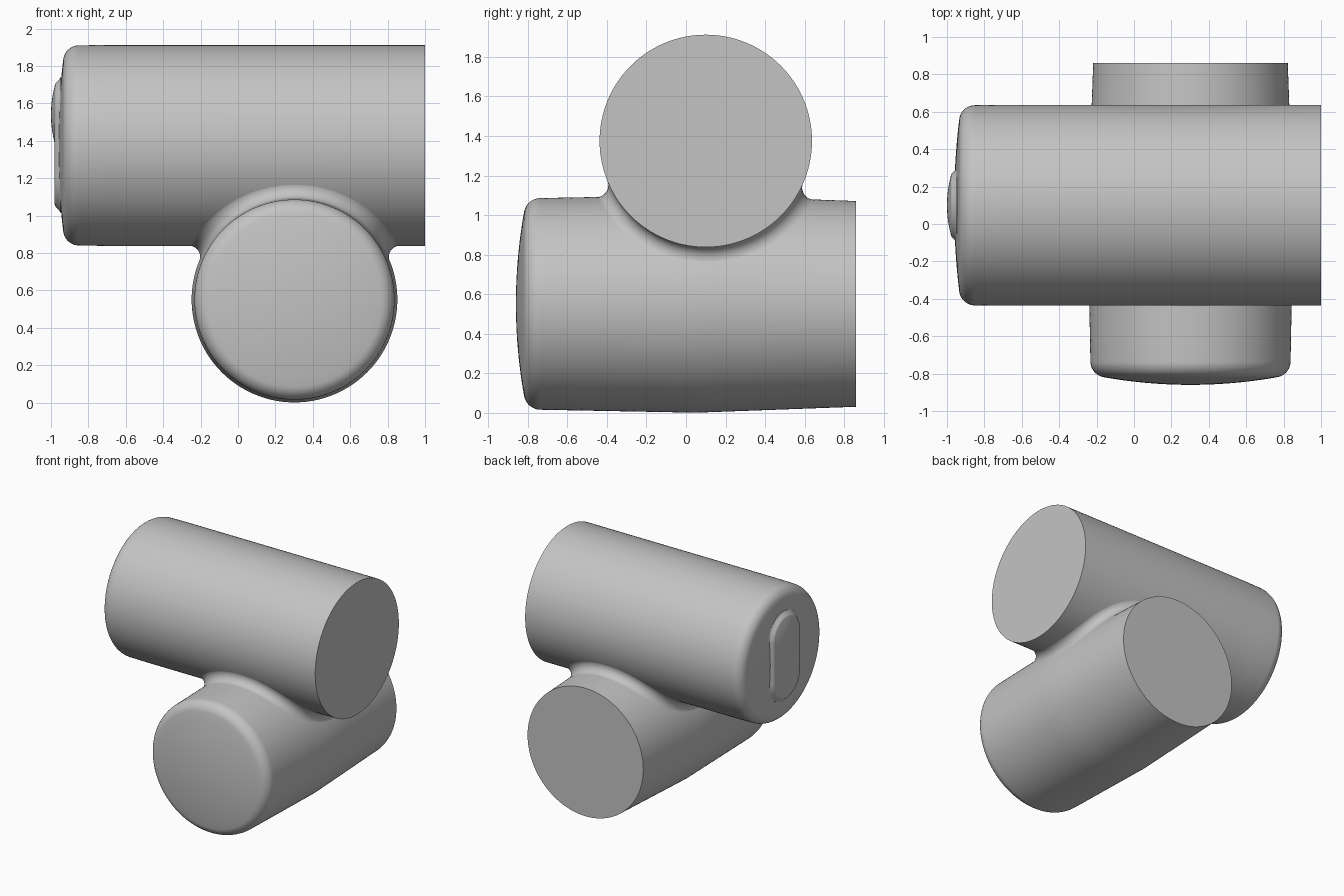
import bpy, bmesh
from math import sin, cos, pi, sqrt, radians
from mathutils import Vector

if "Cube" in bpy.data.objects:
    bpy.data.objects.remove(bpy.data.objects["Cube"])

grey = bpy.data.materials.new("plain grey")
grey.use_nodes = True
grey.diffuse_color = (0.55, 0.55, 0.55, 1)
grey.node_tree.nodes["Principled BSDF"].inputs["Base Color"].default_value = grey.diffuse_color

X, Y = Vector((1, 0, 0)), Vector((0, 1, 0))
UP_Y, UP_Z, UP_R = 0.10, 1.375, 0.537    # upper barrel axis and radius
LOW_X, LOW_Z = 0.302, 0.551              # lower barrel axis
BLEND = 0.06                             # radius of the blend between barrels


def finish(name, bm):
    bmesh.ops.recalc_face_normals(bm, faces=bm.faces)
    mesh = bpy.data.meshes.new(name)
    bm.to_mesh(mesh)
    bm.free()
    mesh.materials.append(grey)
    ob = bpy.data.objects.new(name, mesh)
    bpy.context.collection.objects.link(ob)
    smooth(ob)
    return ob


def smooth(ob):
    bpy.ops.object.select_all(action='DESELECT')
    ob.select_set(True)
    bpy.context.view_layer.objects.active = ob
    bpy.ops.object.shade_smooth_by_angle(angle=radians(30))


def lathe(name, profile, axis, origin, steps=160):
    """Spin (radius, distance along axis) points around an axis."""
    bm = bmesh.new()
    vs = [bm.verts.new(origin + axis * d + Vector((0, 0, r))) for r, d in profile]
    es = [bm.edges.new(pair) for pair in zip(vs, vs[1:])]
    bmesh.ops.spin(bm, geom=vs + es, cent=origin, axis=axis, angle=2 * pi, steps=steps)
    bmesh.ops.remove_doubles(bm, verts=bm.verts, dist=1e-5)
    return finish(name, bm)


def skin(name, rings, loop):
    """Join rings of points with quads; loop joins last to first, else cap both."""
    bm = bmesh.new()
    rows = [[bm.verts.new(p) for p in ring] for ring in rings]
    for a, b in zip(rows, rows[1:] + rows[:1] if loop else rows[1:]):
        for i in range(len(a)):
            j = (i + 1) % len(a)
            bm.faces.new((a[i], a[j], b[j], b[i]))
    if not loop:
        bm.faces.new(rows[0])
        bm.faces.new(rows[-1])
    return finish(name, bm)


def domed_end(tip, shoulder, rise, r=0.45, f=0.085):
    """Shallow dome running into a rounded shoulder."""
    start = radians(10)
    rim = r + f * sin(start)
    dome = [(rim * i / 12, tip + rise * (i / 12) ** 2) for i in range(12)]
    turn = [start + (pi / 2 - start) * i / 12 for i in range(13)]
    return dome + [(r + f * sin(t), shoulder - f * cos(t)) for t in turn]


def low_radius(y):
    return 0.55 - (0.019 * (0.05 - y) if y < 0.05 else 0.037 * (y - 0.05))


# Upper barrel, along x
lathe("upper_barrel",
      domed_end(-0.962, -0.85, 0.028) + [(UP_R, -0.7), (UP_R, 1.0), (0, 1.0)],
      X, Vector((0, UP_Y, UP_Z)))

# Lower barrel, along y, swelling slightly in the middle
body = [(low_radius(y), y) for y in (-0.6, -0.4, -0.2, -0.05, 0.05, 0.15, 0.4, 0.86)]
lathe("lower_barrel", domed_end(-0.86, -0.735, 0.041) + body + [(0, 0.86)],
      Y, Vector((LOW_X, 0, LOW_Z)))


# Blend: a ball rolled along the joint of the two barrels
def ball_centre(a):
    y = UP_Y + (UP_R + BLEND) * sin(a)
    z = UP_Z - (UP_R + BLEND) * cos(a)
    return y, z, (low_radius(y) + BLEND) ** 2 - (z - LOW_Z) ** 2


def end_angle(side):
    lo, hi = 0, pi / 2
    for _ in range(40):
        mid = (lo + hi) / 2
        lo, hi = (mid, hi) if ball_centre(side * mid)[2] > 0 else (lo, mid)
    return side * lo


first, last = end_angle(-1), end_angle(1)
rings = []
for i in range(160):
    t = 2 * pi * i / 160
    y, z, square = ball_centre((first + last) / 2 + (last - first) / 2 * cos(t))
    x = LOW_X + sqrt(max(square, 0)) * (1 if sin(t) >= 0 else -1)
    c = Vector((x, y, z))
    to_up = (Vector((x, UP_Y, UP_Z)) - c).normalized()
    to_low = (Vector((LOW_X, y, LOW_Z)) - c).normalized()
    arc = [c + to_up.slerp(to_low, k / 12) * (BLEND + 0.001) for k in range(13)]
    corner = c + (to_up + to_low) / (1 + to_up.dot(to_low)) * BLEND * 1.25
    rings.append(arc + [c + to_low * BLEND * 1.3, corner, c + to_up * BLEND * 1.3])
skin("barrel_blend", rings, True)

# Raised pill-shaped pad on the domed end
HIGH, LOW = 1.54, 1.215


def pill(r, x):
    return [(x, UP_Y + r * cos(t), z + r * sin(t))
            for z, begin in ((HIGH, 0), (LOW, pi))
            for t in [begin + pi * i / 32 for i in range(33)]]


pad = skin("button_pad", [pill(r, x) for r, x in (
    (0.205, -0.93), (0.2, -0.948), (0.187, -0.956), (0.178, -0.966),
    (0.17, -0.974), (0.16, -0.979), (0.155, -0.98))], False)

# Shallow dish in the lower half of the pad
cutter = lathe("dish_cutter",
               [(0, -0.97), (0.05, -0.971), (0.1, -0.975), (0.14, -0.981),
                (0.14, -1.0), (0, -1.0)], X, Vector((0, UP_Y, LOW)), 64)
cutter.hide_render = True
cut = pad.modifiers.new("dish", 'BOOLEAN')
cut.operation, cut.object, cut.solver = 'DIFFERENCE', cutter, 'EXACT'
bpy.context.view_layer.objects.active = pad
bpy.ops.object.modifier_apply(modifier="dish")
bpy.data.objects.remove(cutter)
smooth(pad)

# Domed button in the upper half of the pad
lathe("round_button",
      [(0.16 * i / 10, -1.0 + 0.022 * (i / 10) ** 2) for i in range(11)]
      + [(0.16, -0.965), (0, -0.965)], X, Vector((0, UP_Y, HIGH)), 64)
